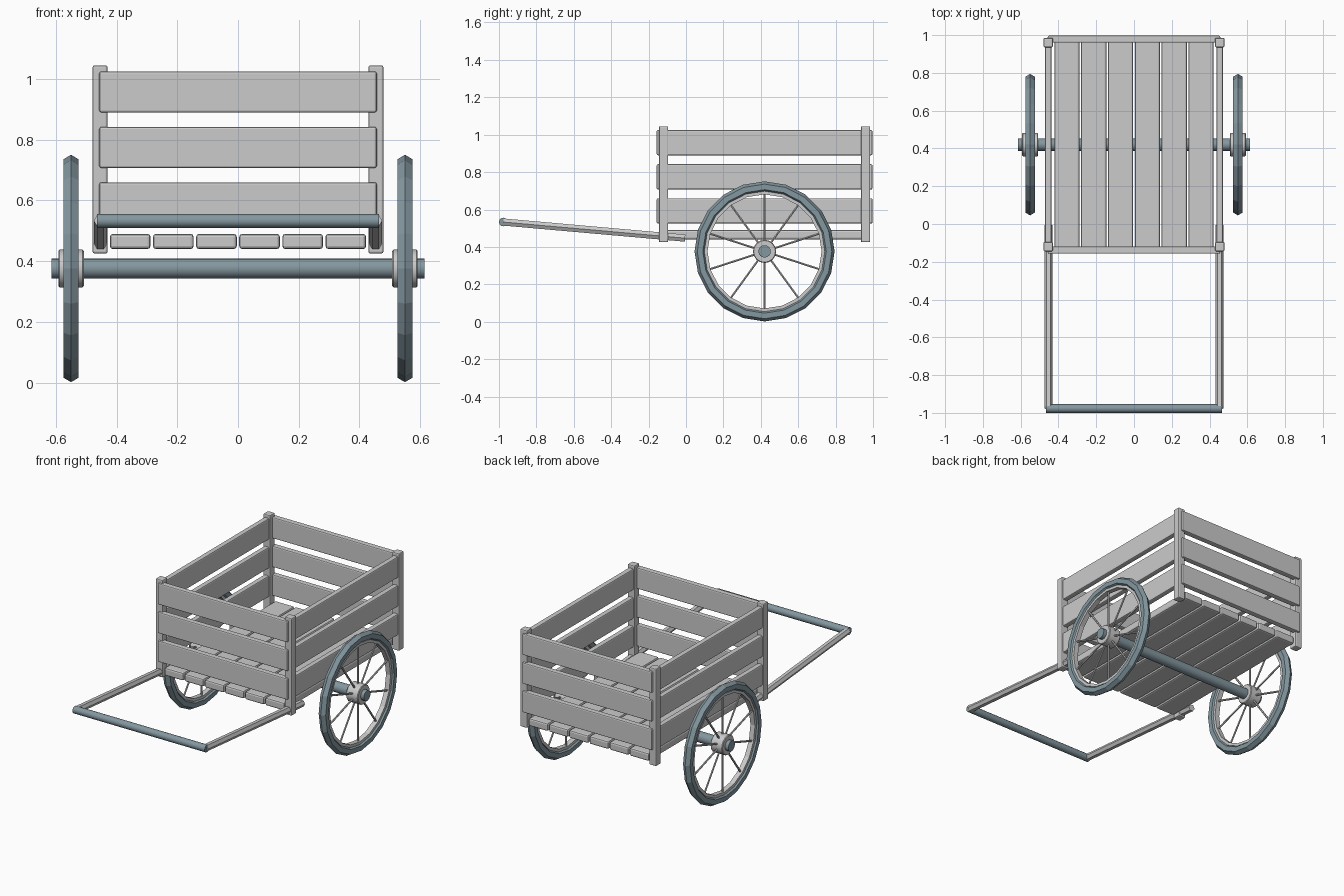
import bpy, bmesh, math
from mathutils import Vector

if "Cube" in bpy.data.objects:
    bpy.data.objects.remove(bpy.data.objects["Cube"])

steel = bpy.data.materials.new("dark_steel")
steel.diffuse_color = (0.23, 0.31, 0.35, 1)
steel.use_nodes = True
steel.node_tree.nodes["Principled BSDF"].inputs["Base Color"].default_value = steel.diffuse_color


def make(name, bm, mat=None, smooth=None):
    bmesh.ops.recalc_face_normals(bm, faces=bm.faces)
    me = bpy.data.meshes.new(name)
    bm.to_mesh(me)
    bm.free()
    ob = bpy.data.objects.new(name, me)
    bpy.context.collection.objects.link(ob)
    if mat:
        me.materials.append(mat)
    if smooth:
        bpy.ops.object.select_all(action='DESELECT')
        ob.select_set(True)
        bpy.context.view_layer.objects.active = ob
        bpy.ops.object.shade_smooth_by_angle(angle=math.radians(smooth))
    return ob


def board(name, lo, hi, bevel=0.007):
    lo, hi = Vector(lo), Vector(hi)
    bm = bmesh.new()
    bmesh.ops.create_cube(bm, size=1)
    for v in bm.verts:
        v.co = (lo + hi) / 2 + v.co * (hi - lo)
    ob = make(name, bm)
    mod = ob.modifiers.new("soft_edges", 'BEVEL')
    mod.width, mod.segments = bevel, 2
    return ob


def rod(bm, a, b, r, n):
    # capped prism from a to b, with a corner on the x axis when not along x
    a, b = Vector(a), Vector(b)
    d = (b - a).normalized()
    u = Vector((0, 1, 0)) if abs(d.x) > 0.9 else Vector((1, 0, 0))
    w = d.cross(u)
    rings = []
    for p in (a, b):
        rings.append([bm.verts.new(p + r * (math.cos(t) * u + math.sin(t) * w))
                      for t in (2 * math.pi * i / n for i in range(n))])
    for i in range(n):
        j = (i + 1) % n
        bm.faces.new((rings[0][i], rings[0][j], rings[1][j], rings[1][i]))
    for ring in rings:
        bm.faces.new(ring)


def ring_x(name, profile, n, centre, mat=None, smooth=None):
    # closed (x, radius) profile turned around the x axis
    bm = bmesh.new()
    c = Vector(centre)
    rings = []
    for i in range(n):
        t = 2 * math.pi * i / n
        rings.append([bm.verts.new(c + Vector((x, r * math.cos(t), r * math.sin(t))))
                      for x, r in profile])
    m = len(profile)
    for i in range(n):
        p, q = rings[i], rings[(i + 1) % n]
        for k in range(m):
            bm.faces.new((p[k], p[(k + 1) % m], q[(k + 1) % m], q[k]))
    return make(name, bm, mat, smooth)


# floor planks
for i in range(6):
    x = (i - 2.5) * 0.142
    board("floor_plank", (x - 0.067, -0.14, 0.44), (x + 0.067, 0.98, 0.49), 0.01)

# corner posts
for s in (-1, 1):
    for y in (-0.12, 0.96):
        board("corner_post", (s * 0.454 - 0.025, y - 0.025, 0.425),
              (s * 0.454 + 0.025, y + 0.025, 1.045))

# slats on four sides
for z in (0.525, 0.707, 0.89):
    top = z + 0.135
    board("front_slat", (-0.457, -0.157, z), (0.457, -0.12, top))
    board("back_slat", (-0.457, 0.96, z), (0.457, 0.997, top))
    for s in (-1, 1):
        board("side_slat", (s * 0.454 - 0.017, -0.12, z),
              (s * 0.454 + 0.017, 0.96, top))

# pull handle
for s in (-1, 1):
    bm = bmesh.new()
    rod(bm, (s * 0.453, -0.005, 0.447), (s * 0.453, -0.977, 0.533), 0.022, 6)
    make("handle_rail", bm)
bm = bmesh.new()
rod(bm, (-0.465, -0.977, 0.533), (0.465, -0.977, 0.533), 0.023, 12)
make("handle_bar", bm, steel, 35)

# axle
Y, Z = 0.42, 0.376
bm = bmesh.new()
rod(bm, (-0.615, Y, Z), (0.615, Y, Z), 0.033, 16)
make("axle", bm, steel, 35)

# wheels
tyre = [(0.0285 * math.sin(k * math.pi / 3), 0.345 + 0.0295 * math.cos(k * math.pi / 3))
        for k in range(6)]
rim = [(-0.016, 0.305), (0.016, 0.305), (0.016, 0.322), (-0.016, 0.322)]
hub = [(-0.042, 0.03), (-0.042, 0.058), (-0.038, 0.062),
       (0.038, 0.062), (0.042, 0.058), (0.042, 0.03)]
for s in (-1, 1):
    c = (s * 0.55, Y, Z)
    ring_x("tyre", tyre, 20, c, steel)
    ring_x("rim", rim, 20, c)
    ring_x("hub", hub, 16, c, None, 35)
    bm = bmesh.new()
    for i in range(10):
        t = math.pi / 2 + i * math.pi / 5
        d = Vector((0, math.cos(t), math.sin(t)))
        rod(bm, Vector(c) + d * 0.05, Vector(c) + d * 0.31, 0.006, 6)
    make("spokes", bm)
